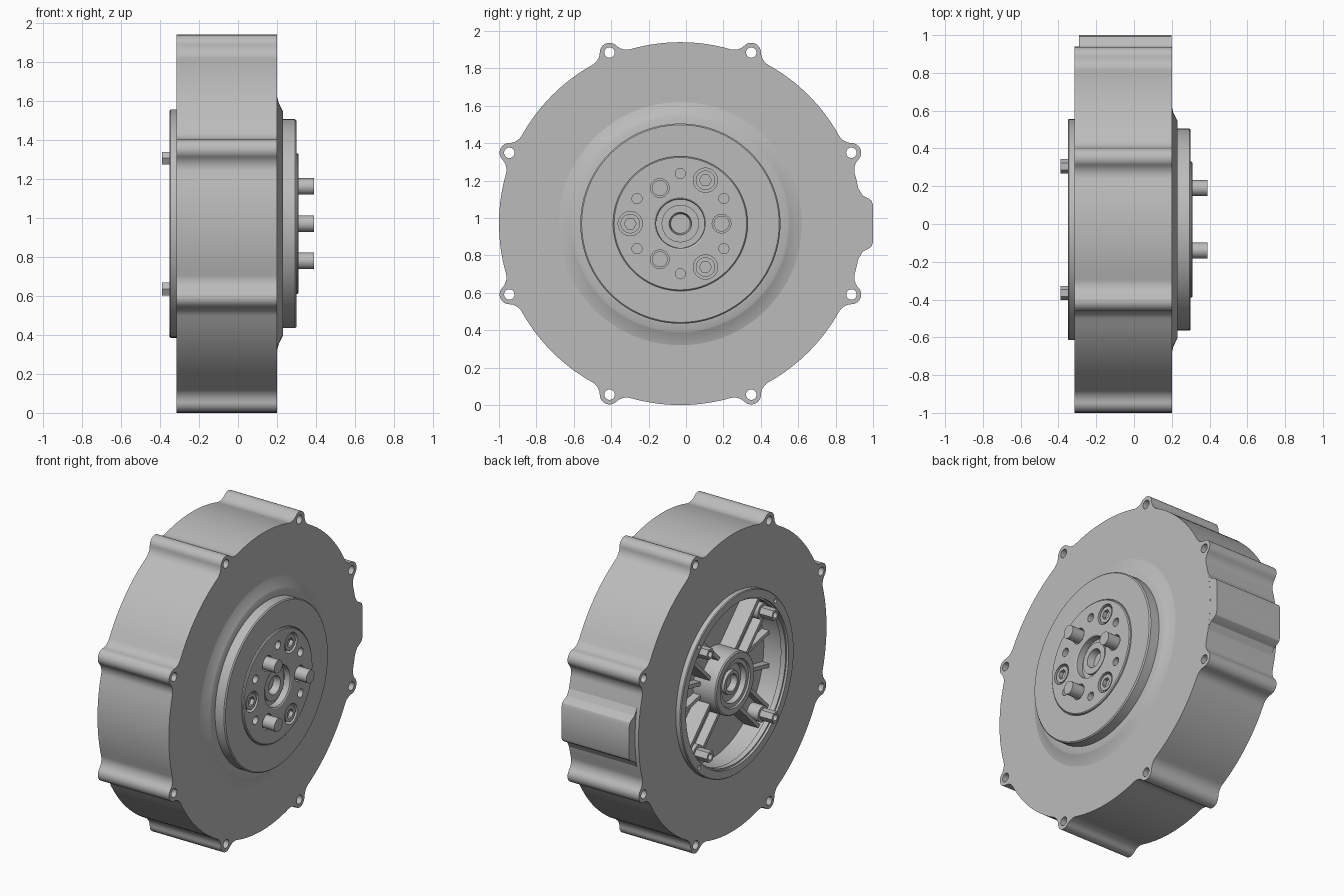
import bpy, bmesh, math
from mathutils import Vector, Matrix

CENTRE = Vector((0, -0.03, 0.97))
cube = bpy.data.objects.get("Cube")
if cube:
    bpy.data.objects.remove(cube, do_unlink=True)

grey = bpy.data.materials.new("metal_grey")
grey.use_nodes = True
grey.diffuse_color = (0.5, 0.5, 0.5, 1)
grey.node_tree.nodes["Principled BSDF"].inputs["Base Color"].default_value = (0.5, 0.5, 0.5, 1)


def polar(r, deg):
    a = math.radians(deg)
    return Vector((r * math.cos(a), r * math.sin(a)))


def finish(name, bm):
    bmesh.ops.remove_doubles(bm, verts=bm.verts, dist=1e-5)
    bmesh.ops.recalc_face_normals(bm, faces=bm.faces)
    mesh = bpy.data.meshes.new(name)
    bm.to_mesh(mesh)
    bm.free()
    mesh.materials.append(grey)
    ob = bpy.data.objects.new(name, mesh)
    ob.location = CENTRE
    bpy.context.collection.objects.link(ob)
    return ob


def add_prism(bm, outline, x0, x1):
    """Extrude a closed (y, z) outline along the axle."""
    ends = [[bm.verts.new((x, p[0], p[1])) for p in outline] for x in (x0, x1)]
    n = len(outline)
    bm.faces.new(ends[0])
    bm.faces.new(ends[1])
    for i in range(n):
        j = (i + 1) % n
        bm.faces.new((ends[0][i], ends[0][j], ends[1][j], ends[1][i]))


def circle(r, centre=(0, 0), n=32):
    return [Vector(centre) + polar(r, 360 * i / n) for i in range(n)]


def prism(name, outline, x0, x1):
    bm = bmesh.new()
    add_prism(bm, outline, x0, x1)
    return finish(name, bm)


def lathe(name, profile, closed=False, steps=96):
    """Spin an (x, radius) profile about the axle."""
    bm = bmesh.new()
    verts = [bm.verts.new((x, r, 0)) for x, r in profile]
    edges = [bm.edges.new(p) for p in zip(verts, verts[1:])]
    if closed:
        edges.append(bm.edges.new((verts[-1], verts[0])))
    bmesh.ops.spin(bm, geom=verts + edges, cent=(0, 0, 0), axis=(1, 0, 0),
                   angle=math.tau, steps=steps)
    return finish(name, bm)


def cut(ob, holes):
    """Subtract round holes given as (centre, radius, x0, x1, sides)."""
    for centre, r, x0, x1, n in holes:
        cutter = prism("cutter", circle(r, centre, n), x0, x1)
        cutter.hide_render = True
        mod = ob.modifiers.new("hole", "BOOLEAN")
        mod.operation, mod.solver, mod.object = "DIFFERENCE", "EXACT", cutter
        graph = bpy.context.evaluated_depsgraph_get()
        mesh = bpy.data.meshes.new_from_object(ob.evaluated_get(graph))
        ob.modifiers.clear()
        ob.data = mesh
        bpy.data.objects.remove(cutter, do_unlink=True)


# Housing outline: round body with eight filleted bolt lugs
BODY, LUG_AT, LUG, FILLET = 0.97, 0.99, 0.052, 0.08
d = BODY + FILLET
spread = math.degrees(math.acos((d**2 + LUG_AT**2 - (LUG + FILLET)**2) / (2 * d * LUG_AT)))
half = []
corner = polar(d, spread)
to_body = -corner
to_lug = Vector((LUG_AT, 0)) - corner
turn = to_body.angle_signed(to_lug)
base = math.degrees(math.atan2(to_body.y, to_body.x))
sweep = -math.degrees(turn)
for i in range(9):
    half.append(corner + polar(FILLET, base + sweep * i / 8))
lug_end = half[-1] - Vector((LUG_AT, 0))
lug_angle = math.degrees(math.atan2(lug_end.y, lug_end.x))
for i in range(1, 9):
    half.append(Vector((LUG_AT, 0)) + polar(LUG, lug_angle * (1 - i / 8)))
lug = [Vector((p.x, -p.y)) for p in half] + half[-2::-1]
outline = []
lug_angles = [22.5 + 45 * k for k in range(8)]
for a in lug_angles:
    rot = Matrix.Rotation(math.radians(a), 2)
    outline += [rot @ p for p in lug]
    gap = 45 - 2 * spread
    outline += [polar(BODY, a + spread + gap * i / 14) for i in range(1, 14)]
housing = prism("housing", outline, -0.315, 0.2)
cut(housing, [((0, 0), 0.53, -0.4, -0.17, 96)] +
    [(polar(LUG_AT, a), 0.028, -0.4, 0.3, 20) for a in lug_angles])

# Cable bulge on the rear edge
side = [(0.9, 0.22), (0.94, 0.21), (0.96, 0.175), (0.975, 0.15), (1.005, 0.135),
        (1.022, 0.122), (1.03, 0.1)]
prism("cable_bulge", side + [(y, -z) for y, z in reversed(side)], -0.29, 0.1995)

# Output cover with stepped rotor disc
lathe("front_shoulder", [(0.19, 0.5), (0.19, 0.65), (0.2, 0.65), (0.208, 0.62),
                         (0.225, 0.585), (0.23, 0.575), (0.23, 0.5)], True)
rotor = lathe("rotor_disc", [(0.17, 0), (0.17, 0.535), (0.293, 0.535), (0.3, 0.528),
                             (0.3, 0.364), (0.294, 0.364), (0.294, 0.36), (0.305, 0.36),
                             (0.31, 0.354), (0.31, 0.14), (0.305, 0.132), (0.265, 0.13),
                             (0.265, 0.1), (0.285, 0.1), (0.285, 0.06), (0.24, 0.052),
                             (0.24, 0)])
pins = [polar(0.22, a) for a in (0, 120, 240)]
bolts = [polar(0.268, a) for a in (60, 180, 300)]
small = [polar(0.268, 30 + 60 * k) for k in range(6)]
cut(rotor, [(p, 0.05, 0.27, 0.4, 32) for p in pins] +
    [(p, 0.065, 0.27, 0.4, 32) for p in bolts] +
    [(p, 0.027, 0.25, 0.4, 20) for p in small])
for i, p in enumerate(pins):
    prism(f"drive_pin_{i + 1}", circle(0.042, p), 0.25, 0.39)
for i, p in enumerate(bolts):
    head = prism(f"socket_bolt_{i + 1}", circle(0.052, p), 0.25, 0.305)
    cut(head, [(p, 0.032, 0.28, 0.4, 6)])

# Open rear side: rim ring, hub, arms and standoffs
rim = lathe("rear_rim", [(-0.3, 0.52), (-0.3, 0.585), (-0.345, 0.585), (-0.35, 0.58),
                         (-0.35, 0.53), (-0.335, 0.53), (-0.335, 0.52)], True)
arm_angles = [45 + 90 * k for k in range(4)]
cut(rim, [(polar(0.557, a), 0.014, -0.4, -0.31, 12) for a in arm_angles])
lathe("rear_hub", [(-0.16, 0), (-0.16, 0.2), (-0.328, 0.2), (-0.335, 0.193), (-0.335, 0.155),
                   (-0.325, 0.15), (-0.325, 0.125), (-0.29, 0.12), (-0.29, 0.078),
                   (-0.31, 0.075), (-0.31, 0.055), (-0.27, 0.05), (-0.27, 0)])


def bar(bm, angle, r0, r1, across, width, x0, x1):
    rot = Matrix.Rotation(math.radians(angle), 2)
    pts = [(r0, across - width / 2), (r1, across - width / 2),
           (r1, across + width / 2), (r0, across + width / 2)]
    add_prism(bm, [rot @ Vector(p) for p in pts], x0, x1)


for i, a in enumerate(arm_angles):
    bm = bmesh.new()
    bar(bm, a, 0.17, 0.525, 0, 0.13, -0.22, -0.16)
    for s in (-1, 1):
        bar(bm, a, 0.17, 0.525, s * 0.065, 0.024, -0.28, -0.16)
    finish(f"arm_{i + 1}", bm)
    spot = polar(0.474, a)
    prism(f"standoff_base_{i + 1}", circle(0.052, spot, 24), -0.3, -0.16)
    post = prism(f"standoff_{i + 1}", circle(0.038, spot, 6), -0.39, -0.2)
    cut(post, [(spot, 0.02, -0.42, -0.34, 16)])
bm = bmesh.new()
for a in (0, 180):
    for s in (-1, 1):
        bar(bm, a + s * 12, 0.18, 0.525, 0, 0.025, -0.22, -0.16)
finish("side_ribs", bm)

# Smooth curved walls, keep crisp edges
bpy.ops.object.select_all(action="DESELECT")
for ob in bpy.context.scene.objects:
    if ob.type == "MESH" and ob.data.materials and ob.data.materials[0] == grey:
        ob.select_set(True)
        bpy.context.view_layer.objects.active = ob
bpy.ops.object.shade_smooth_by_angle(angle=math.radians(30))
